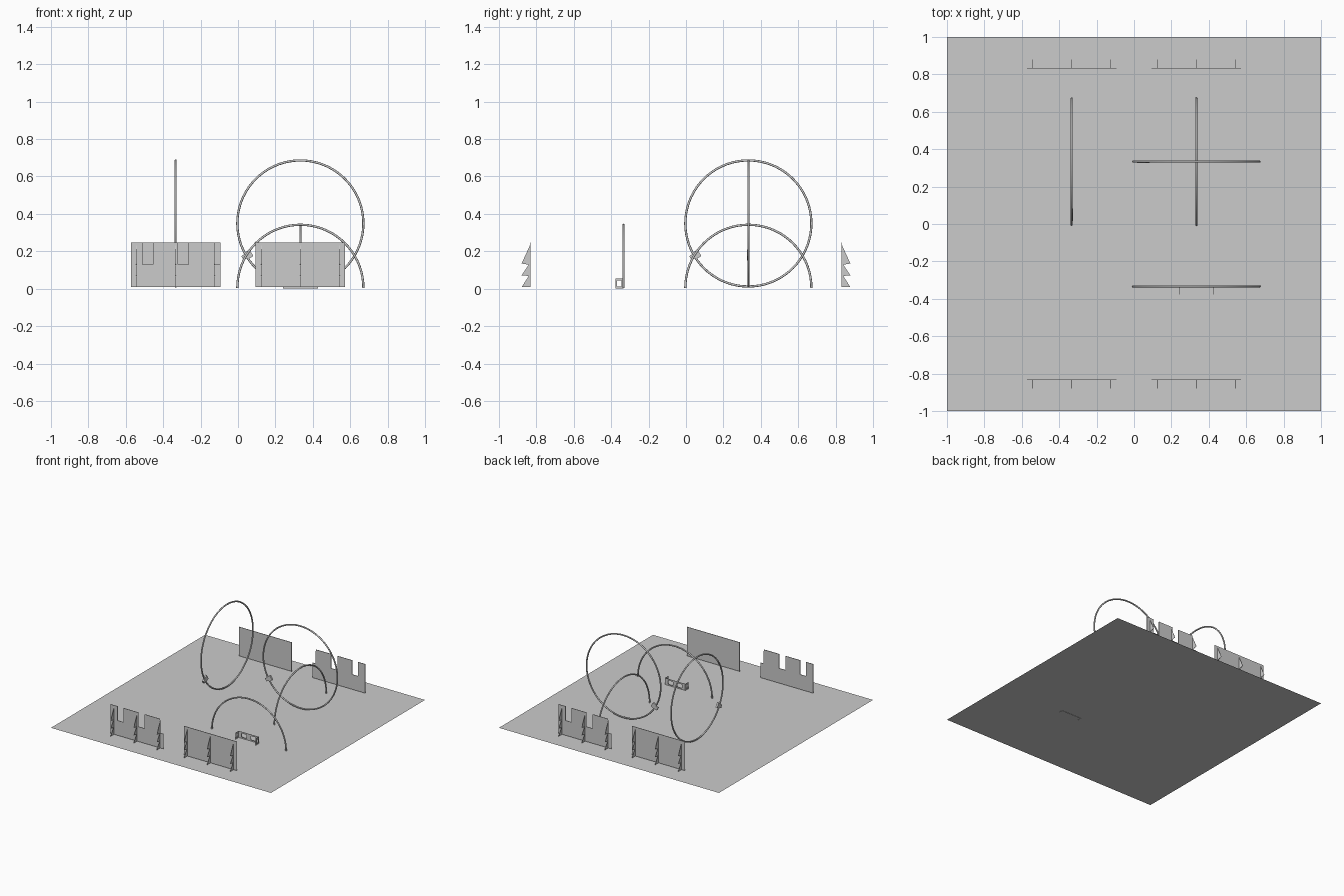
import bpy, bmesh, math
from math import pi, sin, cos
from mathutils import Matrix, Vector

if "Cube" in bpy.data.objects:
    bpy.data.objects.remove(bpy.data.objects["Cube"])

T = 1 / 3  # grid spacing of the layout


def finish(name, bm, smooth=False):
    bmesh.ops.recalc_face_normals(bm, faces=bm.faces)
    me = bpy.data.meshes.new(name)
    bm.to_mesh(me)
    bm.free()
    ob = bpy.data.objects.new(name, me)
    bpy.context.collection.objects.link(ob)
    if smooth:
        for p in me.polygons:
            p.use_smooth = len(p.vertices) == 4
    return ob


def box(bm, centre, size, mat=Matrix()):
    m = mat @ Matrix.Translation(centre) @ Matrix.Diagonal((*size, 1))
    bmesh.ops.create_cube(bm, size=1, matrix=m)


def slab(bm, pts, thick, mat=Matrix()):
    """Extrude a flat outline drawn in local x-z, thickness along local y."""
    vs = [bm.verts.new(mat @ Vector((x, -thick / 2, z))) for x, z in pts]
    f = bm.faces.new(vs)
    ext = bmesh.ops.extrude_face_region(bm, geom=[f])["geom"]
    move = mat.to_3x3() @ Vector((0, thick, 0))
    bmesh.ops.translate(bm, vec=move, verts=[g for g in ext if isinstance(g, bmesh.types.BMVert)])


def hoop(name, loc, turned, a0, a1, steps, R=0.337, r=0.006, sides=10):
    """Round tube along an arc in local x-z; closed when it spans a full turn."""
    bm = bmesh.new()
    closed = a1 - a0 > 2 * pi - 0.01
    rings = []
    for i in range(steps if closed else steps + 1):
        a = a0 + (a1 - a0) * i / steps
        rings.append([bm.verts.new(((R + r * cos(b)) * cos(a), r * sin(b), (R + r * cos(b)) * sin(a)))
                      for b in (2 * pi * k / sides for k in range(sides))])
    for i in range(steps):
        p, q = rings[i], rings[(i + 1) % len(rings)]
        for k in range(sides):
            n = (k + 1) % sides
            bm.faces.new((p[k], p[n], q[n], q[k]))
    if not closed:
        bm.faces.new(rings[0])
        bm.faces.new(rings[-1])
    ob = finish(name, bm, True)
    ob.location = loc
    ob.rotation_euler.z = pi / 2 if turned else 0
    return ob


def clip(name, loc, turned):
    """Small joining block clamped on the lower part of a ring."""
    bm = bmesh.new()
    m = Matrix.Rotation(-math.radians(211), 4, 'Y')
    box(bm, (0.322, 0, 0), (0.034, 0.015, 0.040), m)
    box(bm, (0.350, 0, 0), (0.022, 0.015, 0.026), m)
    ob = finish(name, bm)
    ob.location = loc
    ob.rotation_euler.z = pi / 2 if turned else 0


def fence(name, x, y, notched, flip):
    """Upright panel with three jagged braces on its front side."""
    bm = bmesh.new()
    top, low, w = 0.246, 0.13, 0.24
    pts = [(-w, 0.008), (w, 0.008)]
    if notched:
        pts += [(w, low), (0.208, low), (0.208, top)]
        for s in (0.013, -0.177):
            pts += [(s + 0.056, top), (s + 0.056, low), (s, low), (s, top)]
    else:
        pts += [(w, top)]
    pts += [(-w, top)]
    slab(bm, pts, 0.004)
    brace = [(0, 0.008), (0.046, 0.008), (0.008, 0.068), (0.046, 0.072),
             (0.008, 0.128), (0.046, 0.135), (0, 0.235)]
    for bx in (-0.21, 0, 0.21):
        m = Matrix.Translation((bx, 0, 0)) @ Matrix.Rotation(-pi / 2, 4, 'Z')
        slab(bm, brace, 0.002, m)
    ob = finish(name, bm)
    ob.location = (x, y, 0)
    ob.rotation_euler.z = pi if flip else 0


# Ground sheet
bm = bmesh.new()
bmesh.ops.create_grid(bm, x_segments=1, y_segments=1, size=1,
                      matrix=Matrix.Translation((0, 0, 0.002)))
finish("ground_sheet", bm)

# Two full rings and two half arches
RZ = 0.349
for name, x, turned in (("left_ring", -T, True), ("right_ring", T, False)):
    hoop(name, (x, T, RZ), turned, 0, 2 * pi, 72)
    clip(name + "_clip", (x, T, RZ), turned)
hoop("back_arch", (T, T, 0.005), True, 0, pi, 36)
hoop("front_arch", (T, -T, 0.005), False, 0, pi, 36)

# Four fence panels, the back pair is the front pair turned half round
for side, flip, s in (("front", False, 1), ("back", True, -1)):
    fence(side + "_notched_fence", -T * s, -0.833 * s, True, flip)
    fence(side + "_plain_fence", T * s, -0.833 * s, False, flip)

# Small bracket: pierced back plate with open end flaps
bm = bmesh.new()
th, h, half = 0.003, 0.055, 0.092
for z in (0.006, h - 0.006):
    box(bm, (0, 0, z), (2 * half, th, 0.012))
    for s in (-1, 1):
        box(bm, (s * half, -0.021, z), (th, 0.042, 0.012))
for px, pw in ((-0.078, 0.028), (0, 0.04), (0.078, 0.028)):
    box(bm, (px, 0, h / 2), (pw, th, h - 0.024))
for s in (-1, 1):
    for y in (-0.005, -0.037):
        box(bm, (s * half, y, h / 2), (th, 0.01, h - 0.024))
finish("end_bracket", bm).location = (T, -0.336, 0)
